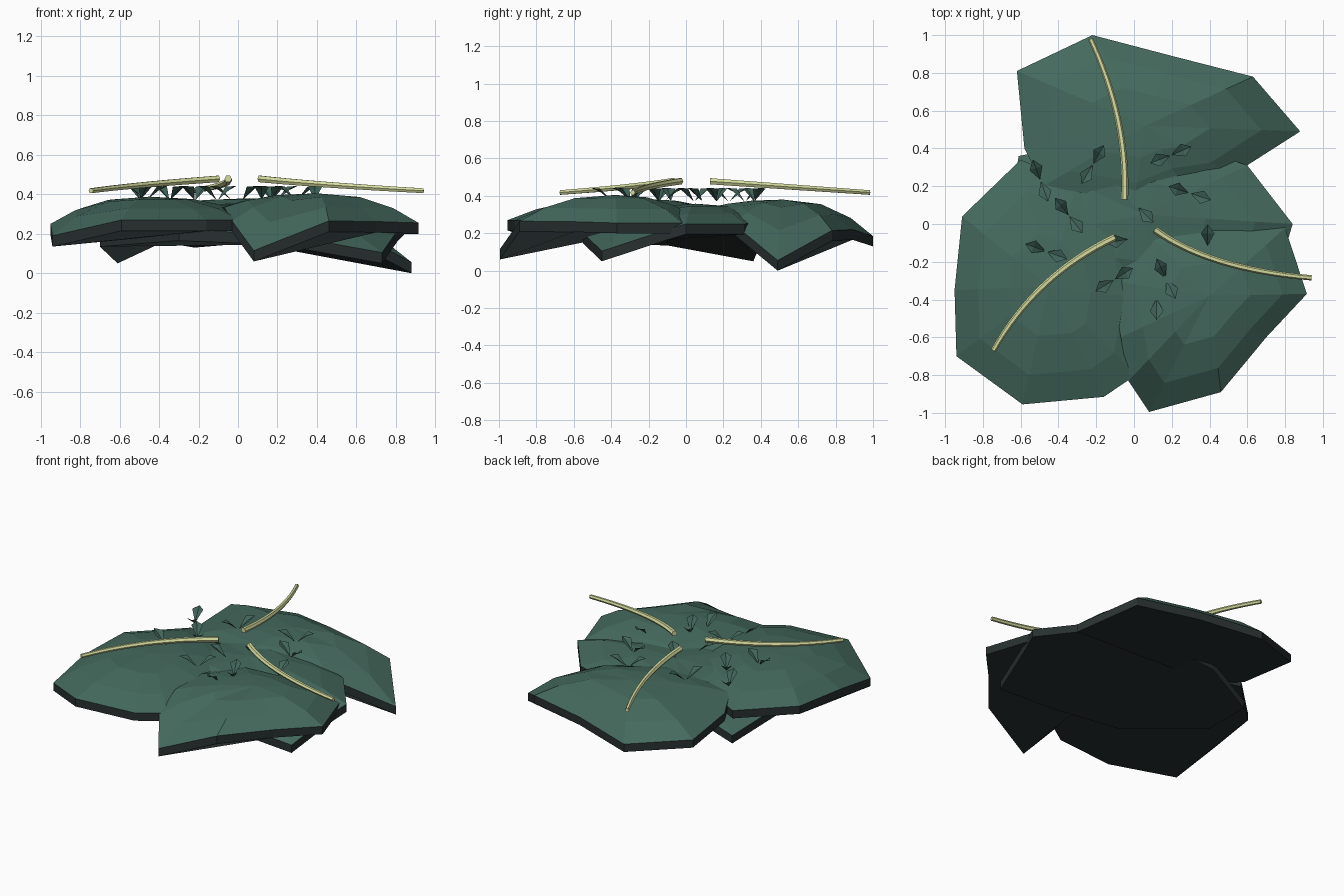
import bpy, bmesh, math
from mathutils import Vector

if "Cube" in bpy.data.objects:
    bpy.data.objects.remove(bpy.data.objects["Cube"])


def material(name, rgb):
    m = bpy.data.materials.new(name)
    m.diffuse_color = (*rgb, 1)
    m.use_nodes = True
    m.node_tree.nodes["Principled BSDF"].inputs["Base Color"].default_value = m.diffuse_color
    return m


GREEN = material("moss green", (0.058, 0.142, 0.110))
DARK = material("dark underside", (0.021, 0.029, 0.029))
LEAF = material("leaf green", (0.052, 0.128, 0.102))
STRAW = material("pale straw", (0.66, 0.71, 0.34))


def finish(bm, name, mats, recalc=True):
    me = bpy.data.meshes.new(name)
    if recalc:
        bmesh.ops.recalc_face_normals(bm, faces=bm.faces)
    bm.normal_update()
    bm.to_mesh(me)
    bm.free()
    for m in mats:
        me.materials.append(m)
    ob = bpy.data.objects.new(name, me)
    bpy.context.collection.objects.link(ob)
    return ob


def lobe(name, center, peak, rim, thick=0.055):
    """Domed faceted pad with a dark rim and a closed flat underside."""
    bm = bmesh.new()
    c = Vector((*center, 0))
    rings = []
    for t in (1.0, 0.75, 0.42):
        ring = []
        for x, y, z in rim:
            p = c.lerp(Vector((x, y, 0)), t)
            p.z = z + (peak - z) * (1 - t ** 2.4)
            ring.append(bm.verts.new(p))
        rings.append(ring)
    top = bm.verts.new((c.x, c.y, peak))
    low = [bm.verts.new((x, y, z - thick)) for x, y, z in rim]
    n = len(rim)
    for i in range(n):
        j = (i + 1) % n
        for a, b in zip(rings, rings[1:]):
            bm.faces.new((a[i], a[j], b[j], b[i]))
        bm.faces.new((rings[-1][i], rings[-1][j], top))
        bm.faces.new((rings[0][j], rings[0][i], low[i], low[j])).material_index = 1
    bm.faces.new(low[::-1]).material_index = 1
    return finish(bm, name, [GREEN, DARK])


# overlapping pads
lobe("base_pad", (0.05, 0.05), 0.358,
     [(0.60, 0.31, 0.25), (0.84, 0.0, 0.25), (0.81, -0.10, 0.22), (0.73, -0.45, 0.105),
      (0.2, -0.55, 0.2), (-0.3, -0.5, 0.22), (-0.70, -0.1, 0.19), (-0.61, 0.36, 0.105),
      (-0.3, 0.42, 0.25), (0.2, 0.45, 0.26)])
lobe("back_pad", (0.06, 0.52), 0.38,
     [(0.88, 0.49, 0.055), (0.63, 0.78, 0.215), (0.2, 0.89, 0.22), (-0.22, 1.0, 0.185),
      (-0.62, 0.81, 0.25), (-0.58, 0.40, 0.27), (-0.48, 0.20, 0.31), (0.0, 0.12, 0.335),
      (0.25, 0.22, 0.31), (0.52, 0.26, 0.245)])
lobe("left_pad", (-0.45, -0.33), 0.388,
     [(-0.91, 0.04, 0.27), (-0.95, -0.35, 0.25), (-0.94, -0.70, 0.19), (-0.59, -0.955, 0.27),
      (-0.16, -0.915, 0.27), (0.01, -0.80, 0.27), (0.08, -0.40, 0.29), (-0.02, 0.0, 0.30),
      (-0.30, 0.22, 0.30), (-0.60, 0.34, 0.27)])
lobe("right_pad", (0.40, -0.38), 0.405,
     [(0.08, -0.995, 0.115), (0.46, -0.89, 0.265), (0.70, -0.60, 0.262), (0.915, -0.37, 0.255),
      (0.80, -0.02, 0.255), (0.40, 0.03, 0.30), (0.05, -0.02, 0.315), (-0.12, -0.30, 0.32),
      (-0.07, -0.60, 0.335), (-0.03, -0.83, 0.265)])


def strand(name, p0, p1, p2, steps=16):
    """Six-sided stem swept along a curved path, sinking and thinning outward."""
    bm = bmesh.new()
    a, b, c = (Vector((*p, 0)) for p in (p0, p1, p2))
    rows = []
    for s in range(steps + 1):
        t = s / steps
        p = a * (1 - t) ** 2 + b * 2 * t * (1 - t) + c * t * t
        d = ((b - a) * (1 - t) + (c - b) * t).normalized()
        p.z = 0.478 - 0.06 * t
        r = 0.019 - 0.005 * t
        rows.append([bm.verts.new(p + Vector((-d.y, d.x, 0)) * r * math.cos(k * math.pi / 3)
                                  + Vector((0, 0, r * math.sin(k * math.pi / 3))))
                     for k in range(6)])
    for r, q in zip(rows, rows[1:]):
        for i in range(6):
            j = (i + 1) % 6
            bm.faces.new((r[i], r[j], q[j], q[i]))
    bm.faces.new(rows[0])
    bm.faces.new(rows[-1])
    finish(bm, name, [STRAW])


strand("strand_back", (-0.05, 0.13), (-0.03, 0.55), (-0.23, 0.98))
strand("strand_left", (-0.10, -0.07), (-0.52, -0.27), (-0.745, -0.67))
strand("strand_right", (0.11, -0.03), (0.40, -0.24), (0.94, -0.285))


def sprout(name, x, y, deg, both=True):
    """Folded kite leaves rising outward from one root."""
    bm = bmesh.new()
    for turn in ((0, 180) if both else (0,)):
        a = math.radians(deg + turn)
        d, s = Vector((math.cos(a), math.sin(a), 0)), Vector((-math.sin(a), math.cos(a), 0))

        def at(u, v, z):
            return bm.verts.new(Vector((x, y, z)) + d * u + s * v)
        root, tip = at(0.005, 0, 0.372), at(0.118, 0, 0.443)
        l, r = at(0.07, 0.036, 0.438), at(0.07, -0.036, 0.438)
        mid = at(0.07, 0, 0.422)
        for f in ((root, mid, l), (root, r, mid), (mid, tip, l), (mid, r, tip)):
            bm.faces.new(f)
    finish(bm, name, [LEAF], recalc=False)


# sprouts: root position, heading, paired or single
for i, args in enumerate([
        (-0.495, 0.23, -70), (-0.345, 0.045, -52), (-0.218, 0.315, 60), (-0.465, -0.145, -20),
        (-0.105, -0.295, 32), (0.195, 0.365, 22), (0.295, 0.163, -18), (0.17, -0.29, 115),
        (0.02, 0.09, -45, False), (0.39, -0.12, 90, False), (-0.03, -0.08, 190, False),
        (0.12, -0.39, -90, False)]):
    sprout(f"sprout_{i + 1}", *args)
